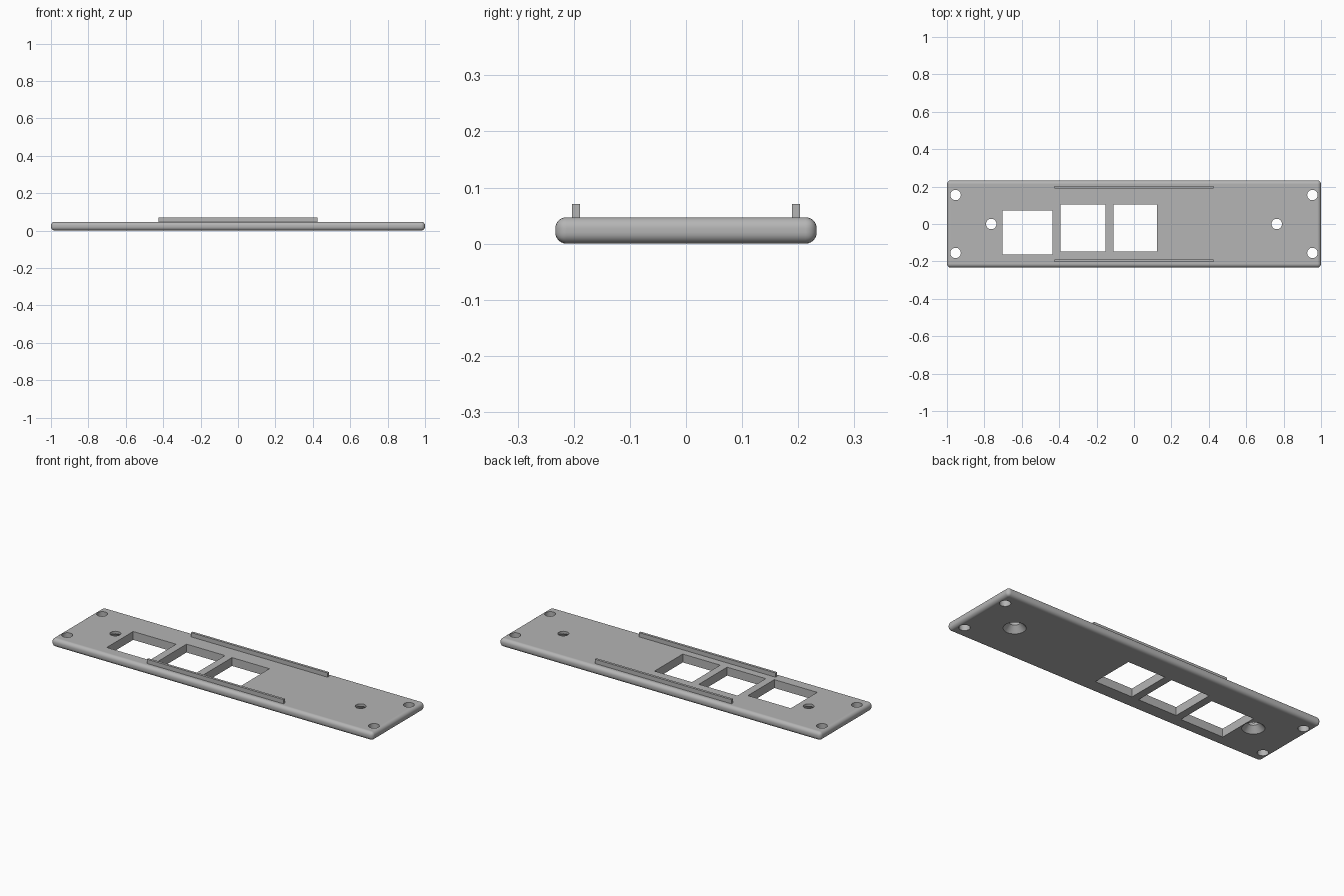
import bpy, bmesh, math
from mathutils import Matrix

if "Cube" in bpy.data.objects:
    bpy.data.objects.remove(bpy.data.objects["Cube"], do_unlink=True)

THICK = 0.047      # plate thickness
HALF_Y = 0.233     # half the plate depth
HOLE_R = 0.028     # screw hole radius

grey = bpy.data.materials.new("plain_grey")
grey.use_nodes = True
colour = (0.46, 0.46, 0.46, 1)
grey.diffuse_color = colour
grey.node_tree.nodes["Principled BSDF"].inputs["Base Color"].default_value = colour


def add_box(bm, x0, x1, y0, y1, z0, z1):
    m = Matrix.Translation(((x0 + x1) / 2, (y0 + y1) / 2, (z0 + z1) / 2))
    m = m @ Matrix.Diagonal((x1 - x0, y1 - y0, z1 - z0, 1))
    bmesh.ops.create_cube(bm, size=1, matrix=m)


def add_cone(bm, x, y, z0, z1, r0, r1):
    bmesh.ops.create_cone(bm, cap_ends=True, segments=40, radius1=r0, radius2=r1,
                          depth=z1 - z0, matrix=Matrix.Translation((x, y, (z0 + z1) / 2)))


def finish(bm, name):
    mesh = bpy.data.meshes.new(name)
    bm.to_mesh(mesh)
    bm.free()
    mesh.materials.append(grey)
    obj = bpy.data.objects.new(name, mesh)
    bpy.context.collection.objects.link(obj)
    return obj


# Plate with rounded edges all round
bm = bmesh.new()
add_box(bm, -1, 1, -HALF_Y, HALF_Y, 0, THICK)
bmesh.ops.bevel(bm, geom=bm.edges[:], offset=0.02, segments=6, profile=0.5,
                affect='EDGES', clamp_overlap=True)
plate = finish(bm, "panel_plate")

# Through cutter: three windows, four corner holes, two middle holes
bm = bmesh.new()
for x0, x1, y0, y1 in ((-0.703, -0.436, -0.162, 0.073),
                       (-0.393, -0.153, -0.147, 0.104),
                       (-0.110, 0.123, -0.147, 0.104)):
    add_box(bm, x0, x1, y0, y1, -0.1, 0.2)
for sx in (-1, 1):
    add_cone(bm, sx * 0.763, 0, -0.1, 0.2, HOLE_R, HOLE_R)
    for sy in (-1, 1):
        add_cone(bm, sx * 0.954, sy * 0.155, -0.1, 0.2, HOLE_R, HOLE_R)
through = finish(bm, "through_cutter")

# Countersinks opening on the underside
bm = bmesh.new()
for sx in (-1, 1):
    add_cone(bm, sx * 0.763, 0, -0.033, 0.033, 0.086, HOLE_R)
sinks = finish(bm, "countersink_cutter")

bpy.context.view_layer.objects.active = plate
plate.select_set(True)
for cutter in (through, sinks):
    cutter.hide_render = True
    mod = plate.modifiers.new("cut", 'BOOLEAN')
    mod.operation = 'DIFFERENCE'
    mod.solver = 'EXACT'
    mod.object = cutter
    bpy.ops.object.modifier_apply(modifier=mod.name)
    bpy.data.objects.remove(cutter, do_unlink=True)
bpy.ops.object.shade_smooth_by_angle(angle=math.radians(30))
weighted = plate.modifiers.new("even_shading", 'WEIGHTED_NORMAL')
weighted.keep_sharp = True

# Two upright rails on the top face
for side, name in ((-1, "front_rail"), (1, "back_rail")):
    bm = bmesh.new()
    ys = sorted((side * 0.189, side * 0.203))
    add_box(bm, -0.425, 0.425, ys[0], ys[1], THICK - 0.005, 0.071)
    finish(bm, name)
